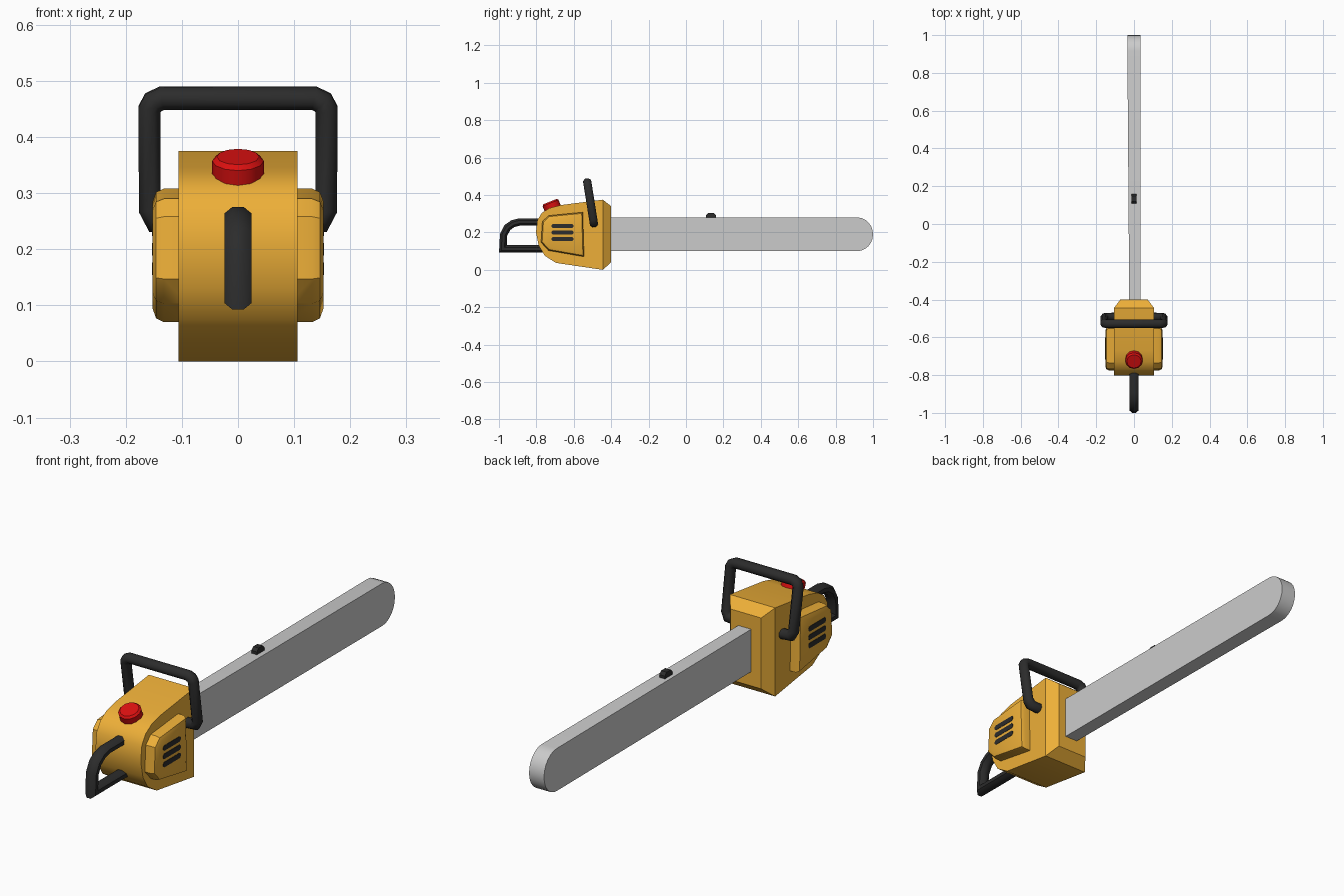
import bpy, bmesh, math
from mathutils import Vector, Matrix

if "Cube" in bpy.data.objects:
    bpy.data.objects.remove(bpy.data.objects["Cube"])


def material(name, rgb):
    m = bpy.data.materials.new(name)
    m.diffuse_color = (*rgb, 1)
    m.use_nodes = True
    m.node_tree.nodes["Principled BSDF"].inputs["Base Color"].default_value = m.diffuse_color
    return m


YELLOW = material("yellow_paint", (0.85, 0.43, 0.04))
BLACK = material("black_rubber", (0.025, 0.025, 0.025))
RED = material("red_plastic", (0.7, 0.005, 0.005))


def finish(bm, name, mat=None, angle=35):
    bmesh.ops.recalc_face_normals(bm, faces=bm.faces)
    me = bpy.data.meshes.new(name)
    bm.to_mesh(me)
    bm.free()
    ob = bpy.data.objects.new(name, me)
    bpy.context.collection.objects.link(ob)
    if mat:
        me.materials.append(mat)
    bpy.ops.object.select_all(action='DESELECT')
    ob.select_set(True)
    bpy.context.view_layer.objects.active = ob
    bpy.ops.object.shade_smooth_by_angle(angle=math.radians(angle))
    return ob


def prism(profile, x0, x1):
    """Extrude a (y, z) profile from x0 to x1."""
    bm = bmesh.new()
    a = [bm.verts.new((x0, y, z)) for y, z in profile]
    b = [bm.verts.new((x1, y, z)) for y, z in profile]
    bm.faces.new(a)
    bm.faces.new(b)
    for i in range(len(a)):
        j = (i + 1) % len(a)
        bm.faces.new((a[i], a[j], b[j], b[i]))
    return bm


def tube(path, n, r_side, r_n, name, mat, sides=8):
    """Mitred tube along a path lying in the plane with normal n."""
    bm = bmesh.new()
    pts = [Vector(p) for p in path]
    grow = 1 / math.cos(math.pi / sides)
    rings = []
    for i, p in enumerate(pts):
        t0 = (p - pts[i - 1]).normalized() if i else None
        t1 = (pts[i + 1] - p).normalized() if i < len(pts) - 1 else t0
        t0 = t0 or t1
        t = (t0 + t1).normalized()
        s = n.cross(t) / t.dot(t1)
        ring = []
        for k in range(sides):
            a = 2 * math.pi * (k + 0.5) / sides
            ring.append(bm.verts.new(p + s * (r_side * grow * math.cos(a)) + n * (r_n * grow * math.sin(a))))
        rings.append(ring)
    for r, q in zip(rings, rings[1:]):
        for k in range(sides):
            j = (k + 1) % sides
            bm.faces.new((r[k], r[j], q[j], q[k]))
    bm.faces.new(rings[0])
    bm.faces.new(rings[-1])
    return finish(bm, name, mat, 50)


# Engine body with a rounded back and a tapered front
body = [(-0.445, 0.0), (-0.695, 0.037), (-0.755, 0.075), (-0.788, 0.13), (-0.802, 0.20),
        (-0.795, 0.265), (-0.77, 0.305), (-0.73, 0.33), (-0.67, 0.346), (-0.445, 0.375)]
bm = prism(body, -0.106, 0.106)
front = max(bm.faces, key=lambda f: f.calc_center_median().y)
new = bmesh.ops.extrude_discrete_faces(bm, faces=[front])["faces"][0]
for v in new.verts:
    v.co = (v.co.x * 0.68, -0.40, 0.19 + (v.co.z - 0.1875) * 0.8)
finish(bm, "engine_body", YELLOW)

# Side covers with cooling slots
cover = [(-0.545, 0.07), (-0.735, 0.103), (-0.775, 0.147), (-0.768, 0.258), (-0.735, 0.29), (-0.552, 0.308)]
for side, sx in (("right", 1), ("left", -1)):
    bm = prism(cover, sx * 0.09, sx * 0.152)
    rim = [e for e in bm.edges if all(abs(v.co.x) > 0.15 for v in e.verts)]
    bmesh.ops.bevel(bm, geom=rim, offset=0.02, segments=2, profile=0.5, affect='EDGES')
    finish(bm, side + "_cover", YELLOW)
    for i, z in enumerate((0.165, 0.20, 0.235)):
        y0, y1, h, c = -0.718, -0.602, 0.011, 0.006
        slot = [(y0 + c, z - h), (y1 - c, z - h), (y1, z - h + c), (y1, z + h - c),
                (y1 - c, z + h), (y0 + c, z + h), (y0, z + h - c), (y0, z - h + c)]
        finish(prism(slot, sx * 0.14, sx * 0.1535), f"{side}_slot_{i + 1}", BLACK)

# Guide bar with a rounded tip
bar = [(-0.43, 0.10), (-0.43, 0.28)]
for i in range(13):
    a = math.pi / 2 - math.pi * i / 12
    bar.append((0.915 + 0.085 * math.cos(a), 0.19 + 0.09 * math.sin(a)))
bm = prism(bar, -0.035, 0.035)
for v in bm.verts:
    if v.co.y < -0.4 and v.co.x < 0:
        v.co.x = -0.025
finish(bm, "guide_bar", None, 40)

# Chain tooth on top of the bar
tooth = [(0.108, 0.27), (0.108, 0.292), (0.12, 0.304), (0.148, 0.304), (0.16, 0.292), (0.16, 0.27)]
finish(prism(tooth, -0.013, 0.013), "chain_tooth", BLACK)

# Rear grip
rear = [(-0.76, 0.256), (-0.89, 0.256), (-0.925, 0.247), (-0.955, 0.226), (-0.975, 0.188),
        (-0.979, 0.112), (-0.76, 0.112)]
tube([(0, y, z) for y, z in rear], Vector((1, 0, 0)), 0.0195, 0.024, "rear_handle", BLACK)

# Front hoop handle, leaning back
half = [(0.09, 0.247), (0.146, 0.251), (0.157, 0.272), (0.158, 0.449), (0.151, 0.462), (0.136, 0.469)]
loop = half + [(-x, z) for x, z in reversed(half)]
lean = Vector((0, -0.035, 0.22)).normalized()
tube([(x, -0.493 - 0.159 * (z - 0.25), z) for x, z in loop],
     Vector((1, 0, 0)).cross(lean), 0.0195, 0.022, "front_handle", BLACK)

# Fuel cap on the sloping back
bm = bmesh.new()
bmesh.ops.create_cone(bm, cap_ends=True, segments=12, radius1=0.046, radius2=0.046, depth=0.06)
top = [e for e in bm.edges if all(v.co.z > 0.02 for v in e.verts)]
bmesh.ops.bevel(bm, geom=top, offset=0.008, segments=1, affect='EDGES')
bm.transform(Matrix.Translation((0, -0.716, 0.337)) @ Matrix.Rotation(math.radians(22), 4, 'X'))
finish(bm, "fuel_cap", RED)
